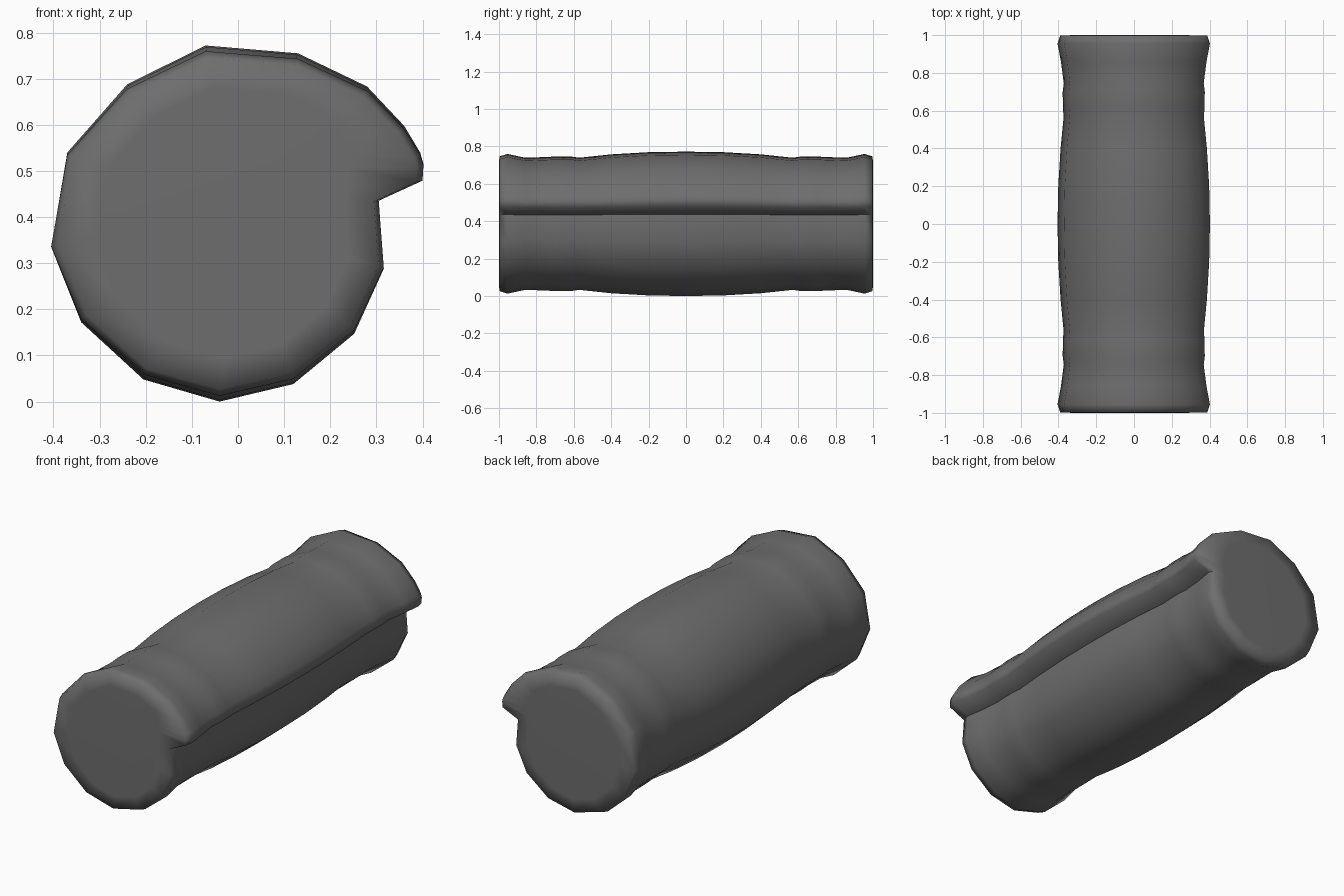
import bpy, bmesh

if "Cube" in bpy.data.objects:
    bpy.data.objects.remove(bpy.data.objects["Cube"])

# Cross-section of the roll (x, z), including the overlapping loose edge
PROFILE = [(-0.07, 0.772), (0.13, 0.755), (0.28, 0.683), (0.36, 0.598),
           (0.395, 0.54), (0.402, 0.515), (0.40, 0.482), (0.305, 0.437),
           (0.316, 0.288), (0.252, 0.147), (0.12, 0.038), (-0.04, 0.0),
           (-0.205, 0.048), (-0.34, 0.172), (-0.405, 0.335), (-0.37, 0.54),
           (-0.24, 0.688)]
CENTRE_Z = 0.387
CREASE = 7  # profile point where the loose edge meets the roll

# Loose-edge points pulled in to the round core on the end faces
CAP_FLAP = {3: (0.225, 0.57), 4: (0.235, 0.54), 5: (0.238, 0.51), 6: (0.24, 0.47)}

# Half the length: y, width scale, height scale
STATIONS = [(0.0, 1, 1), (0.2, 0.99, 0.992), (0.4, 0.96, 0.962),
            (0.57, 0.919, 0.915), (0.61, 0.93, 0.93), (0.70, 0.932, 0.932),
            (0.745, 0.918, 0.925), (0.86, 0.955, 0.915),
            (0.955, 1.0, 0.968), (0.998, 0.965, 0.932)]


def section(bm, y, sx, sz, flap=None):
    verts = []
    for i, (x, z) in enumerate(PROFILE):
        p = (x * sx, CENTRE_Z + (z - CENTRE_Z) * sz)
        if flap and i in flap:
            p = flap[i]
        verts.append(bm.verts.new((p[0], y, p[1])))
    return verts


bm = bmesh.new()
rings = [section(bm, -1, 0.76, 0.76, CAP_FLAP)]
rings += [section(bm, -y, sx, sz) for y, sx, sz in reversed(STATIONS[1:])]
rings += [section(bm, y, sx, sz) for y, sx, sz in STATIONS]
rings.append(section(bm, 1, 0.76, 0.76, CAP_FLAP))

# Outer skin between the sections, then flat end faces
n = len(PROFILE)
for a, b in zip(rings, rings[1:]):
    for i in range(n):
        j = (i + 1) % n
        bm.faces.new((a[i], a[j], b[j], b[i]))
bm.faces.new(rings[0])
bm.faces.new(rings[-1])
bmesh.ops.recalc_face_normals(bm, faces=bm.faces)
for f in bm.faces:
    f.smooth = True

# Sharp crease under the loose edge
for a, b in zip(rings[1:-1], rings[2:-1]):
    bm.edges.get((a[CREASE], b[CREASE])).smooth = False

mesh = bpy.data.meshes.new("bedroll")
bm.to_mesh(mesh)
bm.free()
bedroll = bpy.data.objects.new("bedroll", mesh)
bpy.context.collection.objects.link(bedroll)

# Dark grey fabric
fabric = bpy.data.materials.new("dark_fabric")
fabric.diffuse_color = (0.155, 0.155, 0.155, 1)
fabric.use_nodes = True
fabric.node_tree.nodes["Principled BSDF"].inputs["Base Color"].default_value = fabric.diffuse_color
mesh.materials.append(fabric)
